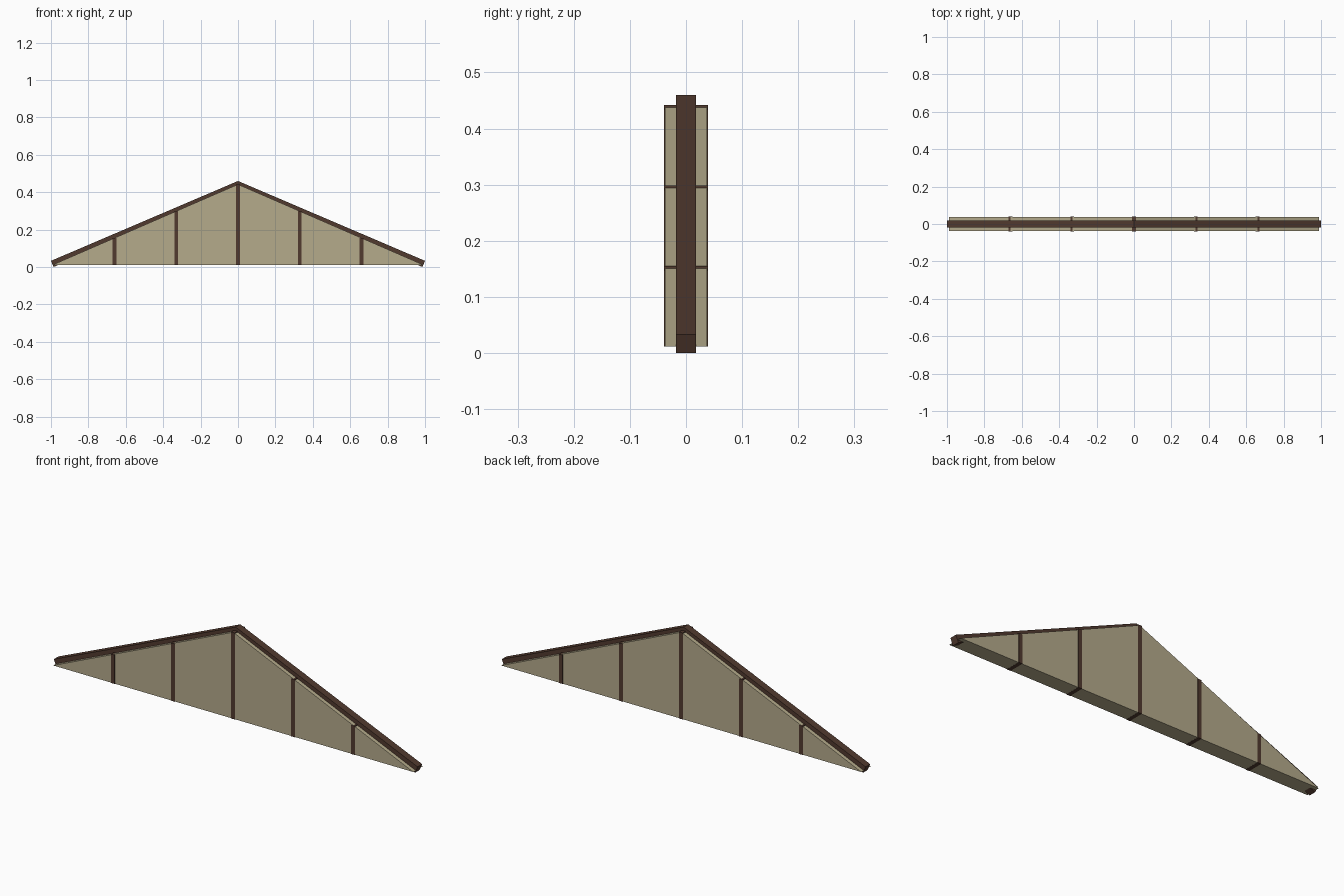
import bpy

if "Cube" in bpy.data.objects:
    bpy.data.objects.remove(bpy.data.objects["Cube"])


def material(name, color):
    m = bpy.data.materials.new(name)
    m.diffuse_color = (*color, 1.0)
    m.use_nodes = True
    m.node_tree.nodes["Principled BSDF"].inputs["Base Color"].default_value = m.diffuse_color
    return m


plaster = material("beige_plaster", (0.46, 0.405, 0.26))
timber = material("dark_brown_timber", (0.083, 0.042, 0.028))


def prism(name, profile, half_depth, mat):
    """Extrude a counter-clockwise XZ profile symmetrically along y."""
    n = len(profile)
    verts = [(x, y, z) for y in (-half_depth, half_depth) for x, z in profile]
    faces = [list(range(n)), list(range(2 * n - 1, n - 1, -1))]
    faces += [[(i + 1) % n, i, i + n, (i + 1) % n + n] for i in range(n)]
    mesh = bpy.data.meshes.new(name)
    mesh.from_pydata(verts, [], faces)
    mesh.materials.append(mat)
    obj = bpy.data.objects.new(name, mesh)
    bpy.context.collection.objects.link(obj)
    return obj


BASE, APEX, HALF = 0.012, 0.442, 0.99

# Triangular gable wall
prism("gable_panel", [(-HALF, BASE), (HALF, BASE), (0, APEX)], 0.0375, plaster)

# Sloping rafters, mitred at the ridge and cut square at the eaves
right = [(0, 0.421), (0.986, 0.0), (1.0, 0.033), (0, 0.46)]
left = [(-x, z) for x, z in reversed(right)]
prism("right_rafter", right, 0.018, timber)
prism("left_rafter", left, 0.018, timber)

# Upright posts, slightly proud of the wall on both sides
for i in range(-2, 3):
    x = i * 0.33
    top = APEX - (APEX - BASE) * abs(x) / HALF
    prism(f"post_{i + 3}",
          [(x - 0.01, BASE - 0.0005), (x + 0.01, BASE - 0.0005), (x + 0.01, top), (x - 0.01, top)],
          0.0395, timber)
